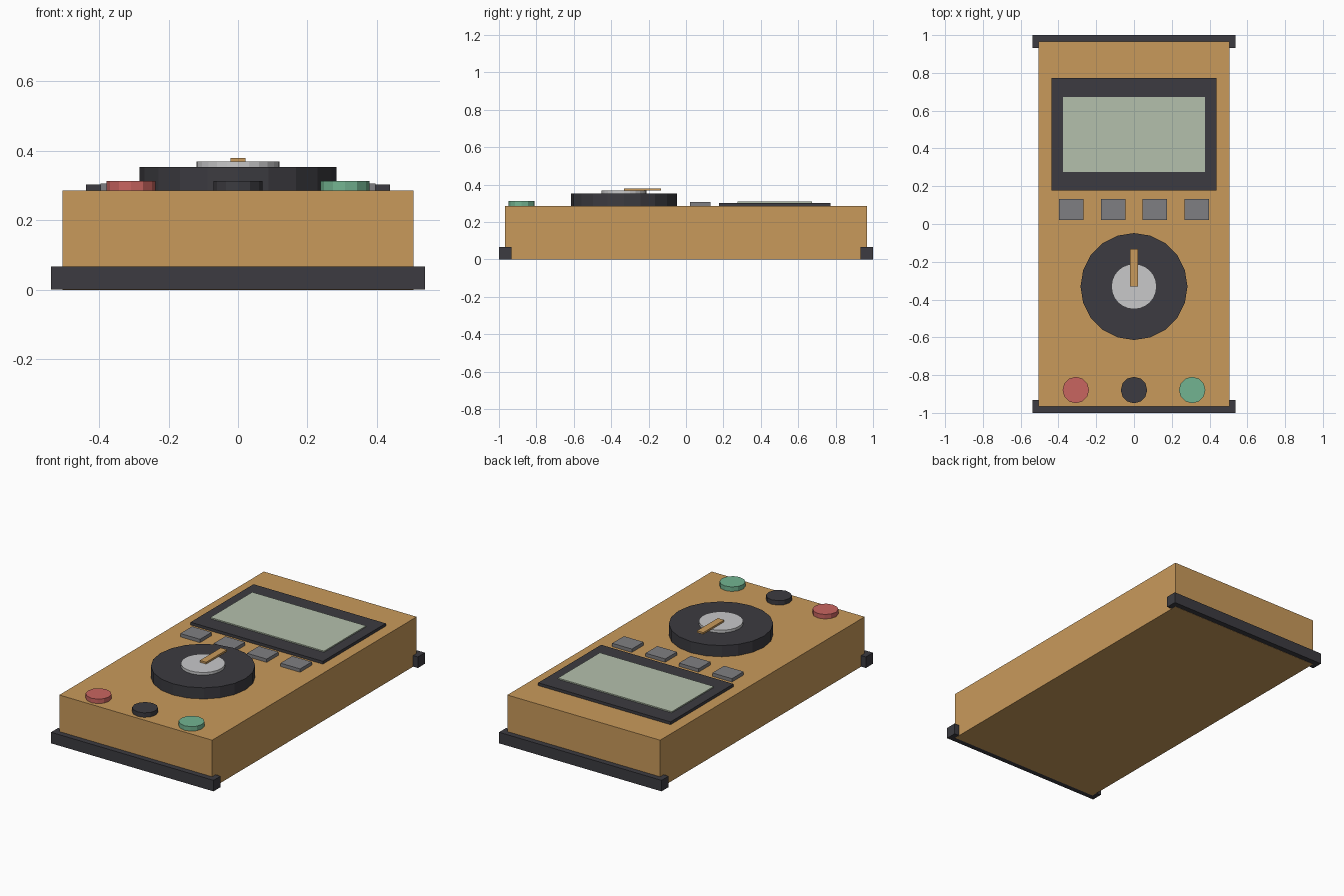
import bpy
import bmesh
from mathutils import Matrix

cube = bpy.data.objects.get("Cube")
if cube:
    bpy.data.objects.remove(cube, do_unlink=True)


def material(name, rgb):
    mat = bpy.data.materials.new(name)
    mat.use_nodes = True
    colour = (*rgb, 1)
    mat.diffuse_color = colour
    mat.node_tree.nodes["Principled BSDF"].inputs["Base Color"].default_value = colour
    return mat


ochre = material("ochre case", (0.584, 0.323, 0.105))
charcoal = material("charcoal", (0.045, 0.044, 0.052))
pale_green = material("pale screen green", (0.456, 0.527, 0.413))
grey = material("button grey", (0.212, 0.212, 0.225))
silver = material("silver", (0.58, 0.58, 0.59))
red = material("socket red", (0.584, 0.13, 0.117))
green = material("socket green", (0.171, 0.456, 0.283))


def finish(name, bm, mat):
    mesh = bpy.data.meshes.new(name)
    bm.to_mesh(mesh)
    bm.free()
    mesh.materials.append(mat)
    obj = bpy.data.objects.new(name, mesh)
    bpy.context.collection.objects.link(obj)
    return obj


def box(name, x, y, z, mat):
    """Box spanning the given (low, high) ranges."""
    spans = (x, y, z)
    centre = [(a + b) / 2 for a, b in spans]
    size = [b - a for a, b in spans]
    bm = bmesh.new()
    bmesh.ops.create_cube(bm, size=1, matrix=Matrix.Translation(centre) @ Matrix.Diagonal((*size, 1)))
    return finish(name, bm, mat)


def disc(name, x, y, z, radius, sides, mat):
    """Upright cylinder between two heights."""
    bm = bmesh.new()
    bmesh.ops.create_cone(bm, cap_ends=True, segments=sides, radius1=radius, radius2=radius,
                          depth=z[1] - z[0], matrix=Matrix.Translation((x, y, sum(z) / 2)))
    return finish(name, bm, mat)


TOP = 0.286

# Case and end bumpers
box("case", (-0.506, 0.506), (-0.967, 0.967), (0, TOP), ochre)
box("front_bumper", (-0.538, 0.538), (-1, -0.933), (0.001, 0.067), charcoal)
box("back_bumper", (-0.538, 0.538), (0.933, 1), (0.001, 0.067), charcoal)

# Display
box("display_frame", (-0.438, 0.438), (0.177, 0.772), (TOP, 0.303), charcoal)
box("display_screen", (-0.377, 0.377), (0.276, 0.673), (0.303, 0.31), pale_green)

# Row of buttons
for i in range(4):
    x = (i - 1.5) * 0.221
    box(f"button_{i + 1}", (x - 0.065, x + 0.065), (0.021, 0.132), (TOP, 0.306), grey)

# Rotary dial with hub and pointer
DIAL_Y = -0.331
disc("dial", 0, DIAL_Y, (TOP, 0.353), 0.283, 20, charcoal)
disc("dial_hub", 0, DIAL_Y, (0.353, 0.369), 0.12, 24, silver)
box("dial_pointer", (-0.021, 0.021), (DIAL_Y, -0.133), (0.369, 0.38), ochre)

# Probe sockets
for name, x, mat in (("right_socket", -0.308, red), ("middle_socket", 0, charcoal),
                     ("left_socket", 0.308, green)):
    disc(name, x, -0.879, (TOP, 0.313), 0.07, 12, mat)
